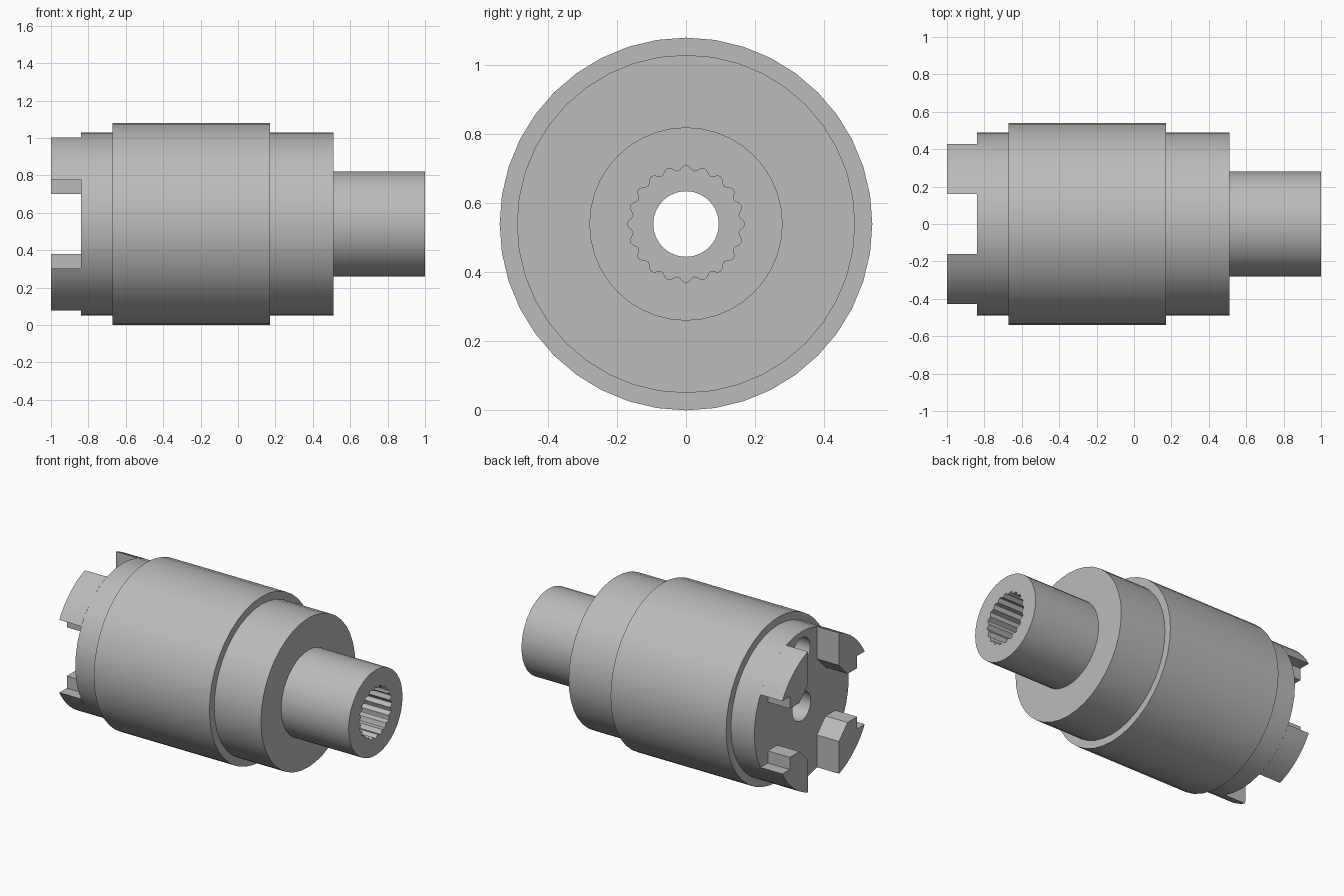
import bpy, bmesh
from math import sin, cos, pi, atan2

cube = bpy.data.objects.get("Cube")
if cube:
    bpy.data.objects.remove(cube, do_unlink=True)

AXIS_Z = 0.54      # height of the turning axis
SIDES = 40
BODY_R = 0.49
FACE_X = -0.84     # slotted end face
TIP_X = -1.0       # ends of the jaws

steel = bpy.data.materials.new("machined_steel")
steel.use_nodes = True
GREY = (0.5, 0.5, 0.5, 1)
steel.diffuse_color = GREY
steel.node_tree.nodes["Principled BSDF"].inputs["Base Color"].default_value = GREY


def finish(name, bm):
    """Turn a bmesh into a named object with outward normals."""
    bmesh.ops.recalc_face_normals(bm, faces=bm.faces)
    mesh = bpy.data.meshes.new(name)
    bm.to_mesh(mesh)
    bm.free()
    mesh.materials.append(steel)
    obj = bpy.data.objects.new(name, mesh)
    bpy.context.collection.objects.link(obj)
    return obj


def lathe(name, profile):
    """Spin a closed (x, radius) profile round the x axis."""
    bm = bmesh.new()
    rings = []
    for i in range(SIDES):
        a = 2 * pi * i / SIDES
        rings.append([bm.verts.new((x, r * sin(a), AXIS_Z + r * cos(a)))
                      for x, r in profile])
    n = len(profile)
    for i in range(SIDES):
        a, b = rings[i], rings[(i + 1) % SIDES]
        for j in range(n):
            k = (j + 1) % n
            bm.faces.new((a[j], a[k], b[k], b[j]))
    return finish(name, bm)


def prism(name, outline, x0, x1):
    """Extrude a (y, z from axis) outline along x."""
    bm = bmesh.new()
    ends = [[bm.verts.new((x, y, AXIS_Z + z)) for y, z in outline]
            for x in (x0, x1)]
    for end in ends:
        bm.faces.new(end)
    n = len(outline)
    for i in range(n):
        j = (i + 1) % n
        bm.faces.new((ends[0][i], ends[0][j], ends[1][j], ends[1][i]))
    return finish(name, bm)


def select(obj):
    bpy.ops.object.select_all(action='DESELECT')
    obj.select_set(True)
    bpy.context.view_layer.objects.active = obj


def cut(target, cutter):
    cutter.hide_render = True
    mod = target.modifiers.new("cut", 'BOOLEAN')
    mod.operation = 'DIFFERENCE'
    mod.solver = 'EXACT'
    mod.object = cutter
    select(target)
    bpy.ops.object.modifier_apply(modifier=mod.name)
    bpy.data.objects.remove(cutter, do_unlink=True)


# Stepped body with wide sleeve, output tube and through bore
body = lathe("stepped_body", [
    (FACE_X, 0.095), (FACE_X, BODY_R), (-0.67, BODY_R), (-0.67, 0.54),
    (0.17, 0.54), (0.17, BODY_R), (0.51, BODY_R), (0.51, 0.28),
    (1.0, 0.28), (1.0, 0.095)])

# Scalloped socket in the tube: twenty rounded grooves
TEETH, STEPS = 20, 6
count = TEETH * STEPS
socket = []
for i in range(count):
    a = 2 * pi * i / count
    r = 0.162 + 0.008 * cos(TEETH * a)
    socket.append((r * sin(a), r * cos(a)))
cut(body, prism("socket_cutter", socket, 0.5, 1.1))

# Blind hole in the slotted face
hole = [(0.09 * sin(2 * pi * i / 24), 0.36 + 0.09 * cos(2 * pi * i / 24))
        for i in range(24)]
cut(body, prism("hole_cutter", hole, -0.9, -0.71))

# Four drive jaws, mirrored into each quadrant
start, stop = atan2(0.16, 0.46), atan2(0.43, 0.24)
arc = [start + (stop - start) * i / 8 for i in range(9)]
jaw = [(BODY_R * sin(a), BODY_R * cos(a)) for a in arc]
jaw += [(0.35, 0.24), (0.35, 0.16), (0.25, 0.16), (0.16, 0.25)]
parts = [body]
for sy, side in ((-1, "front"), (1, "back")):
    for sz, level in ((-1, "lower"), (1, "upper")):
        outline = [(y * sy, z * sz) for y, z in jaw]
        parts.append(prism(f"{level}_{side}_jaw", outline, TIP_X, FACE_X))

for part in parts:
    select(part)
    bpy.ops.object.shade_smooth_by_angle(angle=pi / 7)
